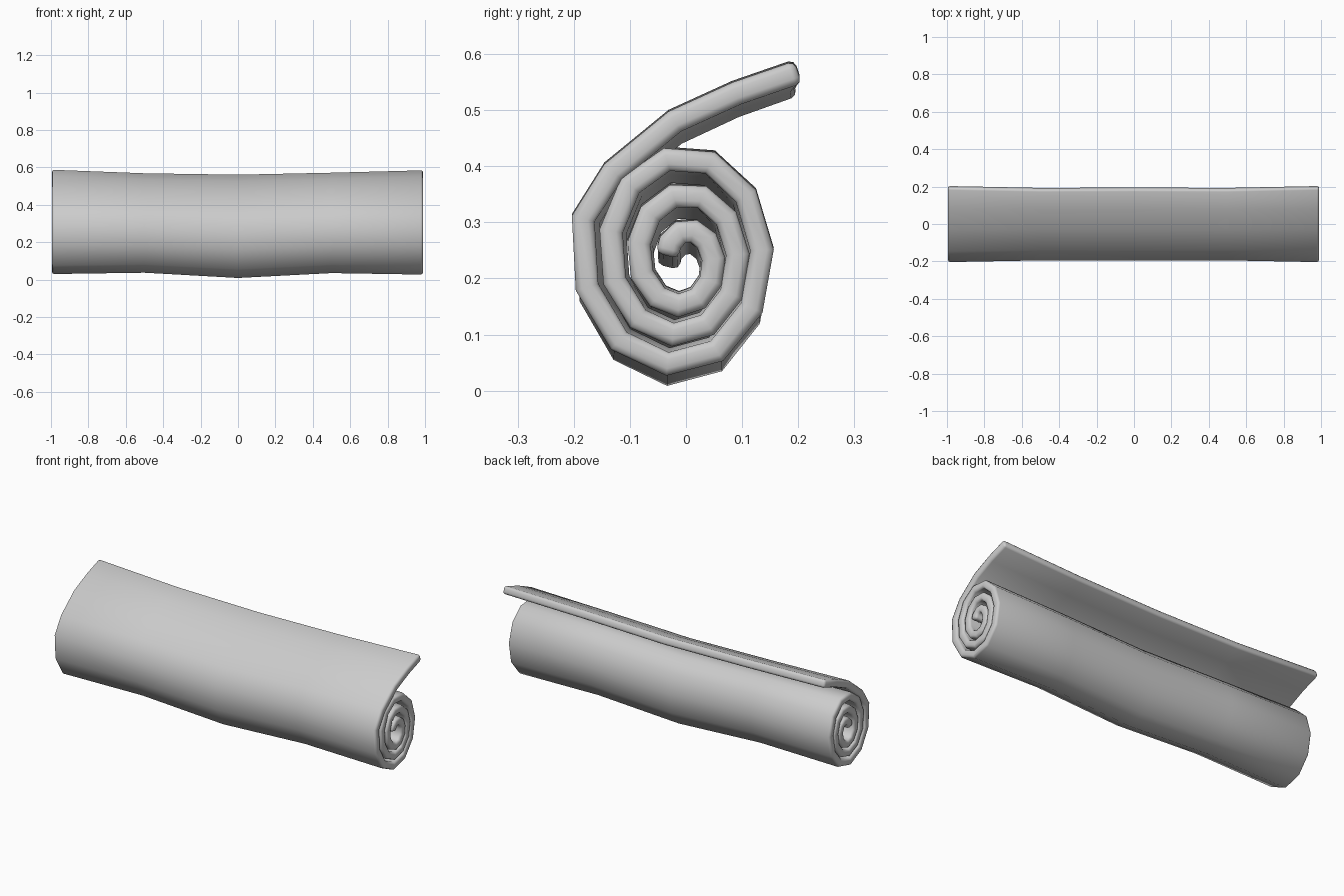
import bpy, bmesh, math

cube = bpy.data.objects.get("Cube")
if cube:
    bpy.data.objects.remove(cube, do_unlink=True)

# Plain grey cloth
cloth = bpy.data.materials.new("grey cloth")
cloth.use_nodes = True
GREY = (0.6, 0.6, 0.6, 1)
cloth.diffuse_color = GREY
cloth.node_tree.nodes["Principled BSDF"].inputs["Base Color"].default_value = GREY
cloth.node_tree.nodes["Principled BSDF"].inputs["Roughness"].default_value = 0.8

MID_Z = 0.25

# Cross-section: loose flap first, then a spiral winding inwards
section = [(0.20, 0.568), (0.09, 0.53), (-0.02, 0.48), (-0.13, 0.39)]
STEPS_PER_TURN, STEPS, PITCH = 11, 34, 0.057
for i in range(STEPS):
    turn = i / STEPS_PER_TURN
    angle = math.radians(165) + turn * math.tau
    r = 0.21 - PITCH * turn
    section.append((-0.015 * r / 0.21 + 0.83 * r * math.cos(angle),
                    MID_Z - 0.02 * turn / 3 + 1.04 * r * math.sin(angle)))

# Stations along the roll: x, width scale, height scale, sag
stations = [(-0.995, 1, 1, 0.003), (-0.5, 0.95, 0.95, 0.0), (0, 0.96, 0.99, -0.02),
            (0.5, 0.95, 0.96, 0.0), (0.99, 1, 1, 0.0)]

bm = bmesh.new()
rows = [[bm.verts.new((x, y * sy, MID_Z + (z - MID_Z) * sz + sag)) for y, z in section]
        for x, sy, sz, sag in stations]
for a, b in zip(rows, rows[1:]):
    for j in range(len(section) - 1):
        bm.faces.new((a[j], a[j + 1], b[j + 1], b[j]))
bmesh.ops.recalc_face_normals(bm, faces=bm.faces)
mesh = bpy.data.meshes.new("rolled_sheet")
bm.to_mesh(mesh)
bm.free()
mesh.materials.append(cloth)
sheet = bpy.data.objects.new("rolled_sheet", mesh)
bpy.context.collection.objects.link(sheet)

# Thickness and softened rims
solid = sheet.modifiers.new("thickness", "SOLIDIFY")
solid.thickness = 0.042
solid.offset = 0
rim = sheet.modifiers.new("soft_rim", "BEVEL")
rim.width = 0.012
rim.segments = 2
rim.limit_method = "ANGLE"
rim.angle_limit = math.radians(75)

bpy.ops.object.select_all(action="DESELECT")
sheet.select_set(True)
bpy.context.view_layer.objects.active = sheet
for mod in list(sheet.modifiers):
    bpy.ops.object.modifier_apply(modifier=mod.name)
bpy.ops.object.shade_smooth_by_angle(angle=math.radians(60))
